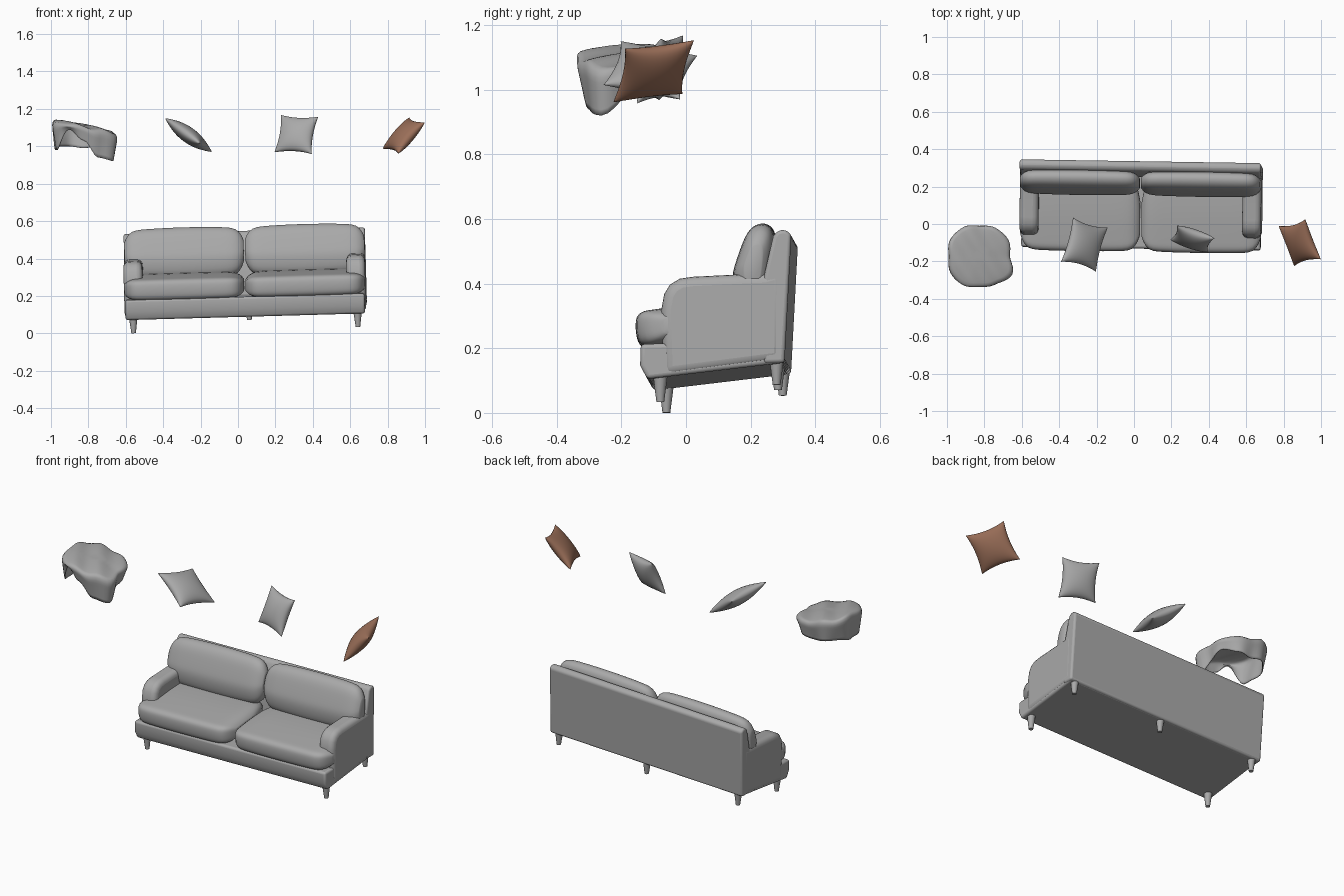
import bpy, bmesh, math
from mathutils import Matrix, Vector

if "Cube" in bpy.data.objects:
    bpy.data.objects.remove(bpy.data.objects["Cube"], do_unlink=True)


def material(name, rgb):
    m = bpy.data.materials.new(name)
    m.use_nodes = True
    m.diffuse_color = (*rgb, 1)
    m.node_tree.nodes["Principled BSDF"].inputs["Base Color"].default_value = (*rgb, 1)
    return m


GREY = material("grey fabric", (0.40, 0.40, 0.40))
BROWN = material("brown fabric", (0.33, 0.16, 0.10))

# The sofa sits slightly rolled and turned about its middle
PIVOT = Matrix.Translation((0.035, 0, 0.3))
SOFA = (PIVOT @ Matrix.Rotation(math.radians(-0.9), 4, 'Z')
        @ Matrix.Rotation(math.radians(-1.6), 4, 'Y') @ Matrix.Translation((0, 0, -0.3)))


def finish(name, bm, mat=GREY, matrix=None, bevel=0, angle=40):
    bmesh.ops.recalc_face_normals(bm, faces=bm.faces)
    me = bpy.data.meshes.new(name)
    bm.to_mesh(me)
    bm.free()
    me.materials.append(mat)
    ob = bpy.data.objects.new(name, me)
    bpy.context.collection.objects.link(ob)
    if matrix:
        ob.matrix_world = matrix
    if bevel:
        b = ob.modifiers.new("soft edges", 'BEVEL')
        b.width, b.segments, b.limit_method = bevel, 4, 'ANGLE'
        b.angle_limit = math.radians(40)
    bpy.ops.object.select_all(action='DESELECT')
    ob.select_set(True)
    bpy.context.view_layer.objects.active = ob
    bpy.ops.object.shade_smooth_by_angle(angle=math.radians(angle))
    return ob


def loft(profile, stations):
    """Side profile (y, z) swept along x; each station is (x, scale)."""
    bm = bmesh.new()
    cy = sum(p[0] for p in profile) / len(profile)
    cz = sum(p[1] for p in profile) / len(profile)
    rings = [[bm.verts.new((x, cy + (y - cy) * s, cz + (z - cz) * s)) for y, z in profile]
             for x, s in stations]
    n = len(profile)
    for a, b in zip(rings, rings[1:]):
        for i in range(n):
            bm.faces.new((a[i], a[(i + 1) % n], b[(i + 1) % n], b[i]))
    bm.faces.new(rings[0])
    bm.faces.new(rings[-1])
    return bm


def prism(name, profile, x0, x1, bevel):
    return finish(name, loft(profile, [(x0, 1), (x1, 1)]), GREY, SOFA, bevel)


def cushion(name, profile, x0, x1, puff):
    """Soft block whose ends round over and whose middle swells."""
    stations = []
    for i in range(25):
        t = math.sin((i / 24 - 0.5) * math.pi)
        end = (1 - abs(t) ** 14 * 0.55)
        stations.append(((x0 + x1) / 2 + t * (x1 - x0) / 2, end * (1 - puff * t * t)))
    ob = finish(name, loft(profile, stations), GREY, SOFA, 0, 75)
    return ob


def rounded(points, steps=5):
    """Round a closed outline by sampling a smooth B-spline through its cage."""
    out, n = [], len(points)
    for i in range(n):
        a, b, c = (Vector(points[(i + k) % n]) for k in (-1, 0, 1))
        p, q = (a + b) / 2, (b + c) / 2
        for k in range(steps):
            t = k / steps
            out.append(tuple(p * (1 - t) ** 2 + b * 2 * t * (1 - t) + q * t * t))
    return out


# Base and back
prism("base", [(-0.13, 0.195), (-0.132, 0.13), (-0.11, 0.087), (0.31, 0.137), (0.31, 0.21)],
      -0.64, 0.64, 0.012)
prism("back_frame", [(0.315, 0.137), (0.336, 0.535), (0.318, 0.549), (0.295, 0.547),
                     (0.28, 0.53), (0.25, 0.40), (0.25, 0.135)], -0.645, 0.645, 0.012)

# Cushions and arms, left and right
seat = rounded([(-0.14, 0.193), (-0.152, 0.25), (-0.145, 0.298), (-0.08, 0.308), (0.08, 0.328),
                (0.27, 0.335), (0.27, 0.22), (0.05, 0.20), (-0.09, 0.188)])
backrest = rounded([(0.165, 0.30), (0.145, 0.40), (0.165, 0.47), (0.20, 0.56), (0.25, 0.582),
                    (0.288, 0.55), (0.28, 0.43), (0.26, 0.30)])
arm = [(-0.06, 0.093), (-0.067, 0.30), (-0.058, 0.35), (-0.04, 0.38), (-0.01, 0.398),
       (0.03, 0.404), (0.25, 0.415), (0.315, 0.43), (0.313, 0.141)]
for side, s in (("left", 1), ("right", -1)):
    cushion(side + "_seat_cushion", seat, s * 0.004, s * 0.644, 0.04)
    cushion(side + "_back_cushion", backrest, s * 0.004, s * 0.642, 0.09)
    prism(side + "_arm", arm, s * 0.545, s * 0.646, 0.03)


# Tapered legs
def leg(name, x, y, bottom, top):
    bm = bmesh.new()
    bmesh.ops.create_cone(bm, cap_ends=True, segments=16, radius1=0.012, radius2=0.024,
                          depth=top - bottom,
                          matrix=Matrix.Translation((x, y, (top + bottom) / 2)))
    finish(name, bm, GREY, SOFA)


for side, s in (("left", 1), ("right", -1)):
    leg(side + "_front_leg", s * 0.6, -0.07, 0.017, 0.11)
    leg(side + "_back_leg", s * 0.6, 0.29, 0.07, 0.16)
leg("middle_back_leg", 0.015, 0.285, 0.07, 0.16)


# Loose pillows, given by a centre and two edge directions
def pillow(name, centre, u, v, mat, n=18, puff=0.042):
    centre, u, v = Vector(centre), Vector(u) / 2, Vector(v) / 2
    normal = u.cross(v).normalized()
    bm = bmesh.new()
    for sign in (1, -1):
        grid = []
        for i in range(n + 1):
            row = []
            for j in range(n + 1):
                s = math.sin((i / n - 0.5) * math.pi)
                t = math.sin((j / n - 0.5) * math.pi)
                h = puff * max((1 - s * s) * (1 - t * t), 0) ** 0.45
                row.append(bm.verts.new(centre + u * s * (1 - 0.13 * (1 - t * t))
                                        + v * t * (1 - 0.13 * (1 - s * s)) + normal * h * sign))
            grid.append(row)
        for a, b in zip(grid, grid[1:]):
            for j in range(n):
                bm.faces.new((a[j], a[j + 1], b[j + 1], b[j]))
    bmesh.ops.remove_doubles(bm, verts=bm.verts, dist=0.0004)
    finish(name, bm, mat, None, 0, 80)


pillow("tilted_grey_pillow", (-0.265, -0.11, 1.06), (0.186, -0.053, -0.135),
       (-0.064, -0.237, 0.045), GREY)
pillow("upright_grey_pillow", (0.312, -0.08, 1.063), (0.2, -0.067, -0.01),
       (0.035, 0.075, 0.2), GREY)
pillow("brown_pillow", (0.886, -0.1, 1.057), (0.083, -0.214, -0.026),
       (0.142, 0.036, 0.166), BROWN)

# Draped throw blanket: flat crown, then a hanging hem of uneven length
hem = [0.99, 1.02, 1.0, 0.99, 1.0, 1.0, 0.98, 0.98, 1.09, 1.03, 0.94, 0.92]
reach = [0.165, 0.18, 0.175, 0.165, 0.18, 0.185, 0.17, 0.185, 0.185, 0.17, 0.18, 0.205]


def around(table, a):
    f = a / math.tau * len(table)
    i, t = int(f), f - int(f)
    t = t * t * (3 - 2 * t)
    return table[i % len(table)] * (1 - t) + table[(i + 1) % len(table)] * t


bm = bmesh.new()
rings, count = [], 60
for k in range(1, 17):
    f, ring = k / 16, []
    out = min(f / 0.6, 1)
    drop = max((f - 0.45) / 0.55, 0) ** 1.2
    for i in range(count):
        a = math.tau * i / count
        r = around(reach, a) * math.sin(out * math.pi / 2) ** 0.9
        r *= 1 - 0.12 * drop + 0.03 * drop * math.sin(7 * a)
        x, y = -0.825 + r * math.cos(a), -0.17 + r * math.sin(a)
        crown = 1.13 - 0.2 * (x + 0.9) - 0.02 * out ** 2 + 0.006 * math.sin(x * 40 + y * 25)
        ring.append(bm.verts.new((x, y, crown + (around(hem, a) - crown) * drop)))
    rings.append(ring)
for a, b in zip(rings, rings[1:]):
    for i in range(count):
        j = (i + 1) % count
        bm.faces.new((a[i], a[j], b[j], b[i]))
bm.faces.new(rings[0])
blanket = finish("throw_blanket", bm, GREY, None, 0, 80)
blanket.modifiers.new("cloth thickness", 'SOLIDIFY').thickness = 0.005
